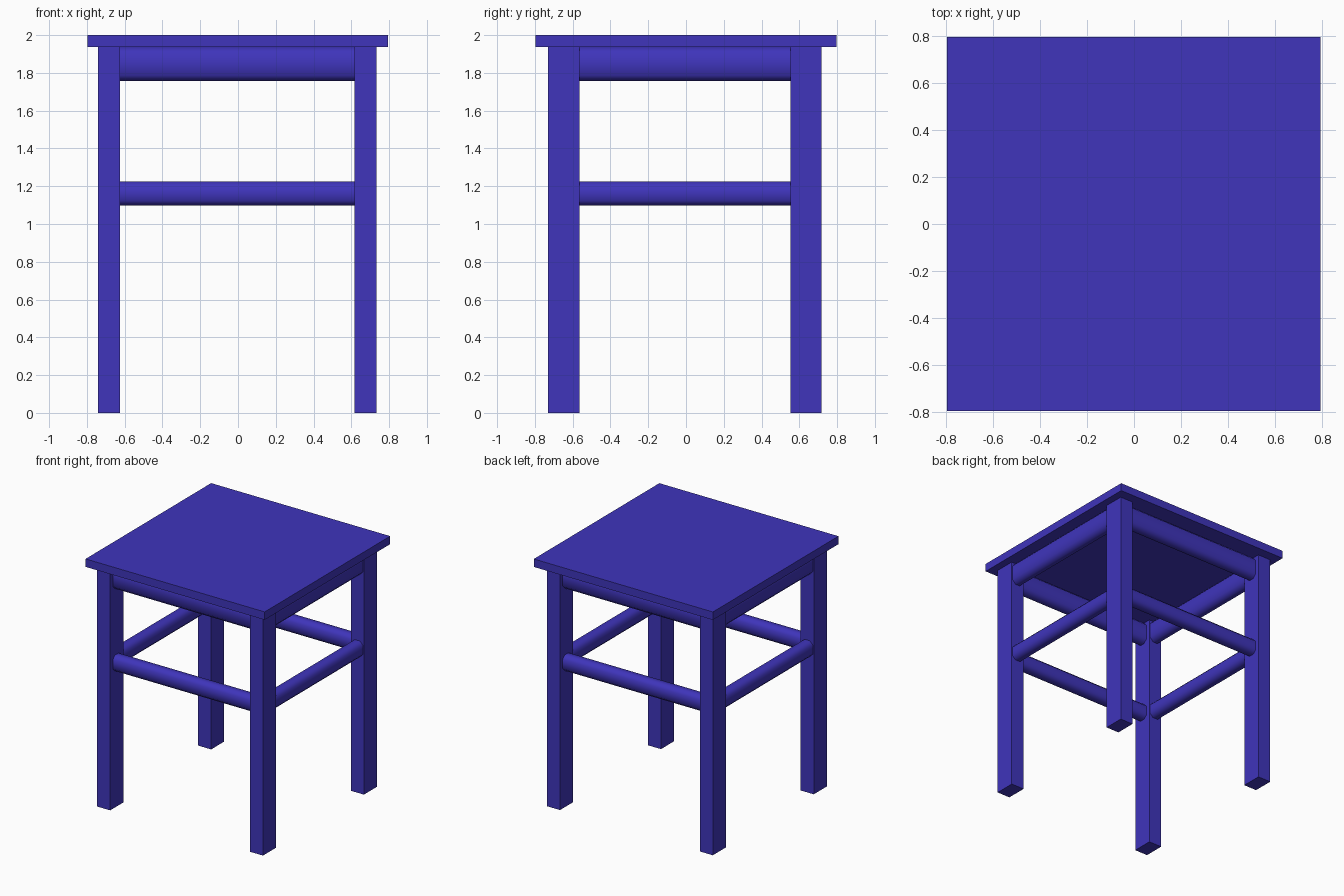
import bpy, bmesh, math

if "Cube" in bpy.data.objects:
    bpy.data.objects.remove(bpy.data.objects["Cube"])

mat = bpy.data.materials.new("blue_paint")
mat.diffuse_color = (0.05, 0.035, 0.5, 1)
mat.use_nodes = True
mat.node_tree.nodes["Principled BSDF"].inputs["Base Color"].default_value = mat.diffuse_color

LEG_X = (-0.683, 0.675)   # leg centres
LEG_Y = (-0.647, 0.635)
LEG_W, LEG_D = 0.116, 0.166
SEAT_BOTTOM = 1.936


def finish(name, bm, smooth=False):
    bmesh.ops.recalc_face_normals(bm, faces=bm.faces)
    mesh = bpy.data.meshes.new(name)
    bm.to_mesh(mesh)
    bm.free()
    mesh.materials.append(mat)
    obj = bpy.data.objects.new(name, mesh)
    bpy.context.collection.objects.link(obj)
    if smooth:
        bpy.ops.object.select_all(action='DESELECT')
        obj.select_set(True)
        bpy.context.view_layer.objects.active = obj
        bpy.ops.object.shade_smooth_by_angle(angle=math.radians(50))
    return obj


def box(name, x0, x1, y0, y1, z0, z1):
    bm = bmesh.new()
    bmesh.ops.create_cube(bm, size=1)
    bmesh.ops.scale(bm, vec=(x1 - x0, y1 - y0, z1 - z0), verts=bm.verts)
    bmesh.ops.translate(bm, vec=((x0 + x1) / 2, (y0 + y1) / 2, (z0 + z1) / 2), verts=bm.verts)
    return finish(name, bm)


def rail(name, axis, start, end, across, z0, z1, width=0.1, chamfer=0.027):
    """Eight-sided softened bar running along x or y."""
    w, h, c = width / 2, (z1 - z0) / 2, chamfer
    zc = (z0 + z1) / 2
    profile = [(w, h - c), (w - c, h), (c - w, h), (-w, h - c),
               (-w, c - h), (c - w, -h), (w - c, -h), (w, c - h)]
    bm = bmesh.new()
    rings = []
    for t in (start, end):
        rings.append([bm.verts.new((t, across + a, zc + b) if axis == 'x'
                                   else (across + a, t, zc + b)) for a, b in profile])
    for i in range(8):
        j = (i + 1) % 8
        bm.faces.new((rings[0][i], rings[0][j], rings[1][j], rings[1][i]))
    for ring in rings:
        bm.faces.new(ring)
    return finish(name, bm, smooth=True)


# Seat board
box("seat", -0.797, 0.795, -0.797, 0.797, SEAT_BOTTOM, 2.0)

# Four rectangular legs
for sx, x in zip(("left", "right"), LEG_X):
    for sy, y in zip(("front", "back"), LEG_Y):
        box(f"{sy}_{sx}_leg", x - LEG_W / 2, x + LEG_W / 2,
            y - LEG_D / 2, y + LEG_D / 2, 0, SEAT_BOTTOM)

# Aprons under the seat and stretchers lower down
xs = (LEG_X[0] + LEG_W / 2, LEG_X[1] - LEG_W / 2)
ys = (LEG_Y[0] + LEG_D / 2, LEG_Y[1] - LEG_D / 2)
for kind, z0, z1, c in (("apron", 1.757, SEAT_BOTTOM, 0.03), ("stretcher", 1.097, 1.224, 0.027)):
    for side, y in zip(("front", "back"), LEG_Y):
        rail(f"{side}_{kind}", 'x', *xs, y, z0, z1, chamfer=c)
    for side, x in zip(("left", "right"), LEG_X):
        rail(f"{side}_{kind}", 'y', *ys, x, z0, z1, chamfer=c)
